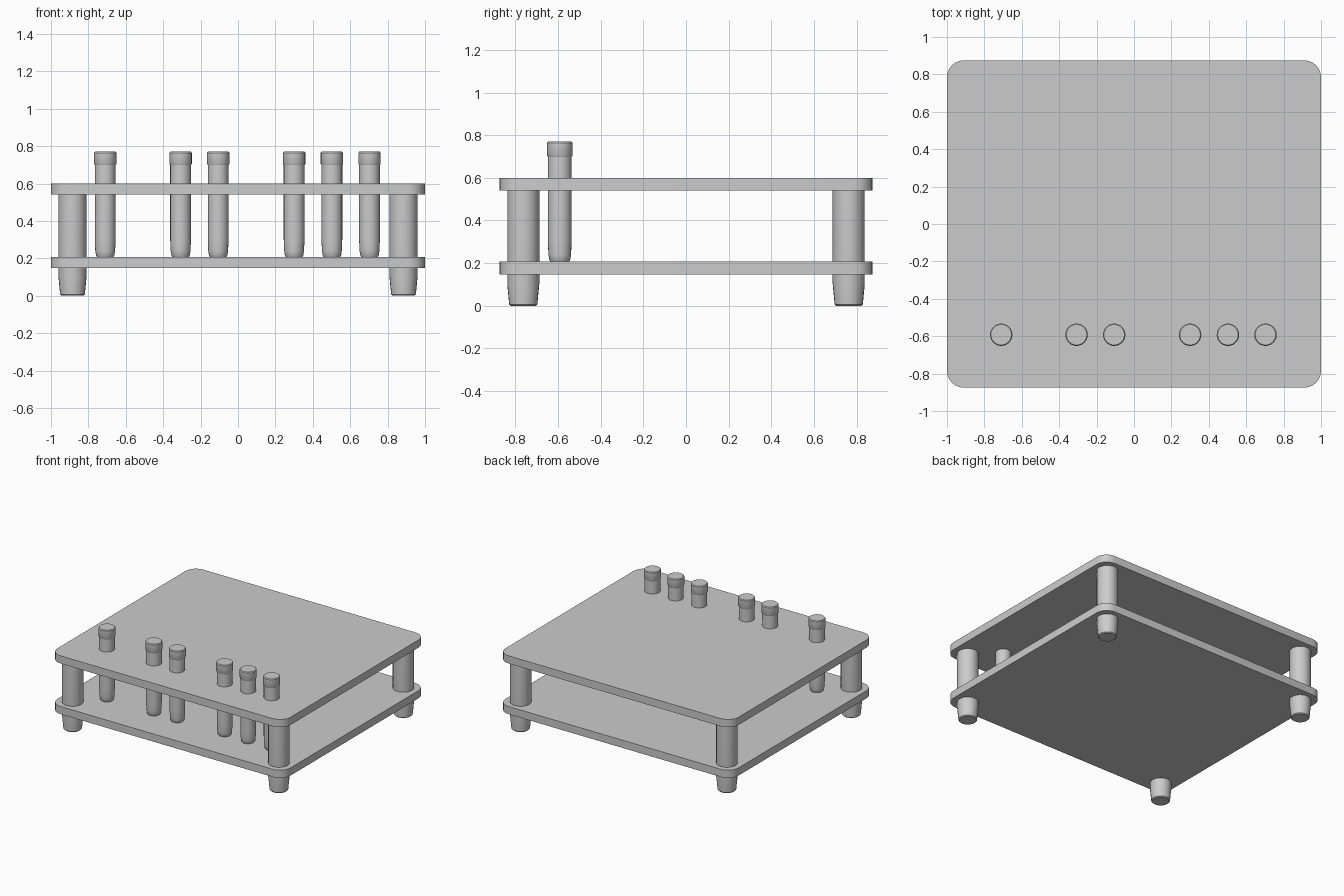
import bpy, bmesh, math

if "Cube" in bpy.data.objects:
    bpy.data.objects.remove(bpy.data.objects["Cube"])


def finish(name, bm):
    bmesh.ops.recalc_face_normals(bm, faces=bm.faces[:])
    me = bpy.data.meshes.new(name)
    bm.to_mesh(me)
    bm.free()
    ob = bpy.data.objects.new(name, me)
    bpy.context.collection.objects.link(ob)
    bpy.ops.object.select_all(action='DESELECT')
    ob.select_set(True)
    bpy.context.view_layer.objects.active = ob
    bpy.ops.object.shade_smooth_by_angle(angle=math.radians(35))
    return ob


def lathe(name, profile, x, y, sides=24):
    """Closed solid of revolution from (radius, z) points, bottom to top."""
    bm = bmesh.new()
    rings = []
    for r, z in profile:
        rings.append([bm.verts.new((x + r * math.cos(2 * math.pi * i / sides),
                                    y + r * math.sin(2 * math.pi * i / sides), z))
                      for i in range(sides)])
    for a, b in zip(rings, rings[1:]):
        for i in range(sides):
            j = (i + 1) % sides
            bm.faces.new((a[i], a[j], b[j], b[i]))
    bm.faces.new(rings[0])
    bm.faces.new(rings[-1])
    return finish(name, bm)


def plate(name, z0, z1, hx=1.0, hy=0.875, r=0.09, steps=6):
    """Board with rounded corners."""
    bm = bmesh.new()
    verts = []
    for k, (sx, sy) in enumerate([(1, 1), (-1, 1), (-1, -1), (1, -1)]):
        for i in range(steps + 1):
            a = math.pi / 2 * (k + i / steps)
            verts.append(bm.verts.new((sx * (hx - r) + r * math.cos(a),
                                       sy * (hy - r) + r * math.sin(a), z0)))
    face = bm.faces.new(verts)
    ext = bmesh.ops.extrude_face_region(bm, geom=[face], use_keep_orig=True)
    top = [g for g in ext['geom'] if isinstance(g, bmesh.types.BMVert)]
    bmesh.ops.translate(bm, verts=top, vec=(0, 0, z1 - z0))
    return finish(name, bm)


# Two shelves
plate("lower_shelf", 0.147, 0.207)
plate("upper_shelf", 0.54, 0.60)

# Corner posts with slightly tapered feet
post = [(0.06, 0.0), (0.066, 0.006), (0.075, 0.10), (0.075, 0.56)]
for sx, xn in ((-1, "left"), (1, "right")):
    for sy, yn in ((-1, "front"), (1, "back")):
        lathe(f"{yn}_{xn}_post", post, sx * 0.885, sy * 0.763)

# Row of capped tubes along the front
tube = [(0.043, 0.205), (0.049, 0.215), (0.053, 0.24), (0.0555, 0.30), (0.0555, 0.705)]
cap = [(0.054, 0.695), (0.06, 0.706), (0.06, 0.764), (0.055, 0.77)]
for n, x in enumerate((-0.71, -0.307, -0.106, 0.30, 0.502, 0.703), 1):
    lathe(f"tube_{n}", tube, x, -0.592)
    lathe(f"tube_cap_{n}", cap, x, -0.592)
